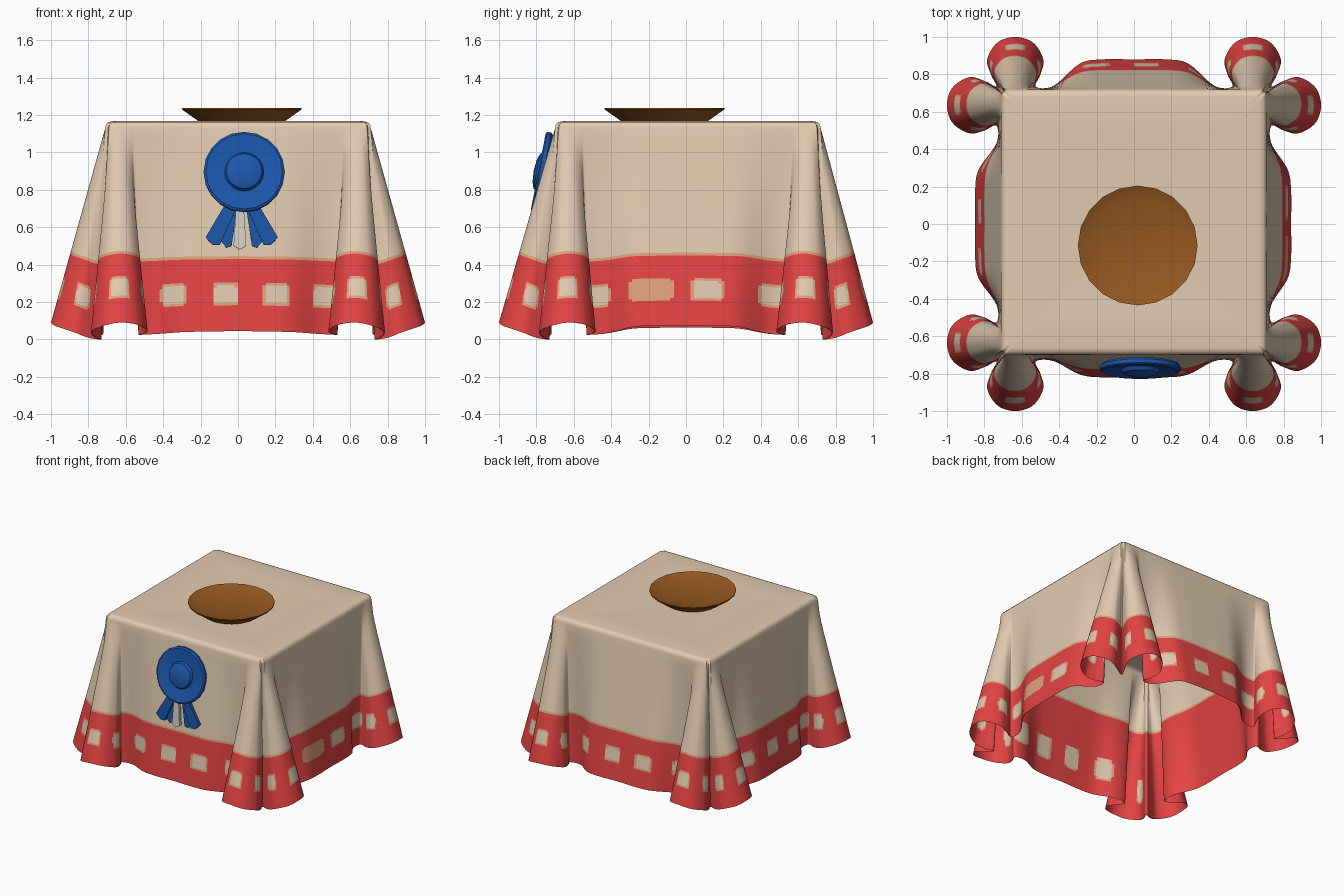
import bpy, bmesh, math
from mathutils import Vector

if "Cube" in bpy.data.objects:
    bpy.data.objects.remove(bpy.data.objects["Cube"])


def material(name, rgb):
    m = bpy.data.materials.new(name)
    m.diffuse_color = (*rgb, 1)
    m.use_nodes = True
    m.node_tree.nodes["Principled BSDF"].inputs["Base Color"].default_value = m.diffuse_color
    return m


TAN = material("tan_cloth", (0.76, 0.595, 0.435))
RED = material("red_border", (0.77, 0.056, 0.056))
FRINGE = material("peach_fringe", (0.75, 0.36, 0.21))
BROWN = material("brown_wood", (0.30, 0.098, 0.015))
BLUE = material("blue_ribbon", (0.011, 0.095, 0.41))
PALE = material("pale_ribbon", (0.70, 0.65, 0.57))


def finish(bm, name, mats, angle=40, recalc=True):
    me = bpy.data.meshes.new(name)
    if recalc:
        bmesh.ops.recalc_face_normals(bm, faces=bm.faces)
    bm.to_mesh(me)
    bm.free()
    ob = bpy.data.objects.new(name, me)
    bpy.context.collection.objects.link(ob)
    for m in mats:
        me.materials.append(m)
    bpy.context.view_layer.objects.active = ob
    ob.select_set(True)
    bpy.ops.object.shade_smooth_by_angle(angle=math.radians(angle))
    ob.select_set(False)
    return ob


def lathe(name, profile, mat, sides):
    bm = bmesh.new()
    rings = []
    for r, z in profile:
        if r == 0:
            rings.append([bm.verts.new((0, 0, z))] * sides)
        else:
            rings.append([bm.verts.new((r * math.cos(2 * math.pi * i / sides),
                                        r * math.sin(2 * math.pi * i / sides), z)) for i in range(sides)])
    for a, b in zip(rings, rings[1:]):
        for i in range(sides):
            j = (i + 1) % sides
            bm.faces.new(list(dict.fromkeys((a[i], a[j], b[j], b[i]))))
    return finish(bm, name, [mat])


# --- tablecloth: half a side from its centre to the corner ---
# (hem x, hem distance out, share of the side bulge, hem z, x at the table edge)
HALF = [(0, .69, 1, .045, 0), (.17, .69, 1, .042, .17), (.29, .69, .88, .04, .30),
        (.43, .72, .1, .03, .46), (.525, .735, 0, .025, .56), (.50, .80, 0, .03, .58),
        (.485, .88, 0, .05, .60), (.54, .97, 0, .08, .62), (.635, 1.0, 0, .09, .64),
        (.73, .97, 0, .07, .66), (.785, .88, 0, .04, .675), (.765, .80, 0, .01, .69),
        (.735, .735, 0, 0, .695)]
BULGE = [.13, .15, .19, .16]          # front, right, back, left
LIFT = [0, .03, .02, .02]             # hem lift in the middle of each side
ZTOP, EDGE, SUB = 1.13, .71, 8

ctrl = []
for side in range(4):
    for p in range(-12, 12):
        hx, out, share, hz, tx = HALF[abs(p)]
        s = -1 if p < 0 else 1
        hem = Vector((s * hx, -(out + share * BULGE[side]), hz + LIFT[side] * share))
        top = Vector((s * tx, -(EDGE - (.015 if abs(p) == 12 else 0)), ZTOP))
        for _ in range(side):         # quarter turns
            hem = Vector((-hem.y, hem.x, hem.z))
            top = Vector((-top.y, top.x, top.z))
        top.y += .01
        ctrl.append((hem, top))


def spline(a, b, c, d, t):
    return .5 * (2 * b + (c - a) * t + (2 * a - 5 * b + 4 * c - d) * t * t + (3 * b - a - 3 * c + d) * t ** 3)


n = len(ctrl)
cols = []
for i in range(n):
    q = [ctrl[(i + k) % n] for k in (-1, 0, 1, 2)]
    for j in range(SUB):
        hem = spline(*[c[0] for c in q], j / SUB)
        hem.z = max(hem.z, 0)
        cols.append((hem, q[1][1].lerp(q[2][1], j / SUB)))
N = len(cols)

# arc length along the hem places the light patches
arc = [0]
for i in range(N):
    arc.append(arc[-1] + (cols[(i + 1) % N][0] - cols[i][0]).length)
LOBES = [(-8, .07), (8, .07), (-10.2, .055), (10.2, .055), (-5.8, .055), (5.8, .055)]
EVEN = [(-2.4, .075), (-.4, .075), (1.2, .075), (3.3, .075)]
RIGHT = [(-3.2, .06), (-1.1, .125), (.6, .09), (3.2, .085)]
patches = []
for side in range(4):
    for p, half in (RIGHT if side == 1 else EVEN) + LOBES:
        patches.append((arc[int(round((side * 24 + 12 + p) * SUB))], half))


def cloth_colour(i, h, band, mid, tall):
    """0 tan, 1 red, 2 peach: border band with rounded patches"""
    if h > band:
        return 2 if h < band + .014 else 0
    a = (arc[i] + arc[i + 1]) / 2
    for c, half in patches:
        u, v = abs(a - c), abs(h - mid)
        if (u / half) ** 4 + (v / tall) ** 4 < 1:
            inner = (u / (half - .013)) ** 4 + (v / (tall - .012)) ** 4 < 1
            return 0 if inner and half < .12 else 2
    return 1


HEIGHTS = [0, .04, .08] + [.115 + .0125 * k for k in range(12)] + \
    [.28, .32, .355, .369, .42, .48, .54, .6, .614, .66, .72, .78, .84, .9, .95, 1]
bm = bmesh.new()
rows = [[bm.verts.new(h.lerp(t, f)) for h, t in cols] for f in HEIGHTS]
for scale, z in ((.995, 1.147), (.978, 1.162), (.945, 1.167), (.7, 1.16), (.35, 1.154)):
    rows.append([bm.verts.new((t.x * scale, (t.y - .01) * scale + .01, z)) for h, t in cols])
for r, (a, b) in enumerate(zip(rows, rows[1:])):
    for i in range(N):
        j = (i + 1) % N
        f = bm.faces.new((a[i], a[j], b[j], b[i]))
        if r + 1 < len(HEIGHTS):
            h = (HEIGHTS[r] + HEIGHTS[r + 1]) / 2
            f.material_index = cloth_colour(i, h, .355, .182, .06)
hub = bm.verts.new((0, .01, 1.152))
for i in range(N):
    bm.faces.new((rows[-1][i], rows[-1][(i + 1) % N], hub))
finish(bm, "tablecloth", [TAN, RED, FRINGE], 60)

# --- lining just inside the cloth, with a deeper red border ---
bm = bmesh.new()
rows = []
for f in HEIGHTS:
    line = [h.lerp(t, f) for h, t in cols]
    row = []
    for i in range(N):
        d = line[(i + 1) % N] - line[i - 1]
        inward = Vector((-d.y, d.x, 0)).normalized()
        row.append(bm.verts.new(line[i] + inward * .005))
    rows.append(row)
for r, (a, b) in enumerate(zip(rows, rows[1:])):
    for i in range(N):
        j = (i + 1) % N
        f = bm.faces.new((b[i], b[j], a[j], a[i]))
        h = (HEIGHTS[r] + HEIGHTS[r + 1]) / 2
        plain = i // (24 * SUB) == 3
        f.material_index = cloth_colour(i, h, .6, .2, 0.02 if plain else .085)
        if plain and h < .6:
            f.material_index = 1
finish(bm, "lining", [TAN, RED, FRINGE], 60, recalc=False)

# --- shallow bowl ---
bowl = lathe("bowl", [(0, 1.15), (.21, 1.15), (.235, 1.17), (.32, 1.23), (.32, 1.238),
                      (.298, 1.23), (.25, 1.212), (0, 1.205)], BROWN, 20)
bowl.location = (.02, -.115, 0)

# --- rosette disc with raised centre, leaning on the front ---
rosette = lathe("rosette", [(0, -.02), (.205, -.02), (.217, -.008), (.217, .012), (.205, .02), (.105, .008),
                            (.095, .028), (.06, .04), (0, .045)], BLUE, 20)
rosette.location = (.033, -.77, .895)
rosette.rotation_euler.x = math.radians(79)


# --- ribbon tails ---
def tail(name, x0, x1, length, w0, w1, lift, mat):
    bm = bmesh.new()
    slant = .2 * (x1 - x0)
    outline = [(x0 - w0, .03), (x0 + w0, .03), (x1 + w1, -length + slant), (x1, -length - .02),
               (x1 - w1, -length - slant)]
    lo = [bm.verts.new((x, y, lift)) for x, y in outline]
    hi = [bm.verts.new((x, y, lift + .025)) for x, y in outline]
    bm.faces.new(lo)
    bm.faces.new(hi)
    for i in range(5):
        j = (i + 1) % 5
        bm.faces.new((lo[i], lo[j], hi[j], hi[i]))
    ob = finish(bm, name, [mat], 30)
    ob.location = (.02, -.775, .69)
    ob.rotation_euler.x = math.radians(88)


for s, label in ((-1, "left"), (1, "right")):
    tail("outer_tail_" + label, s * .055, s * .155, .165, .035, .038, 0, BLUE)
    tail("inner_tail_" + label, s * .04, s * .08, .18, .018, .026, -.015, BLUE)
tail("centre_tail", -.01, -.01, .19, .02, .034, .008, PALE)
